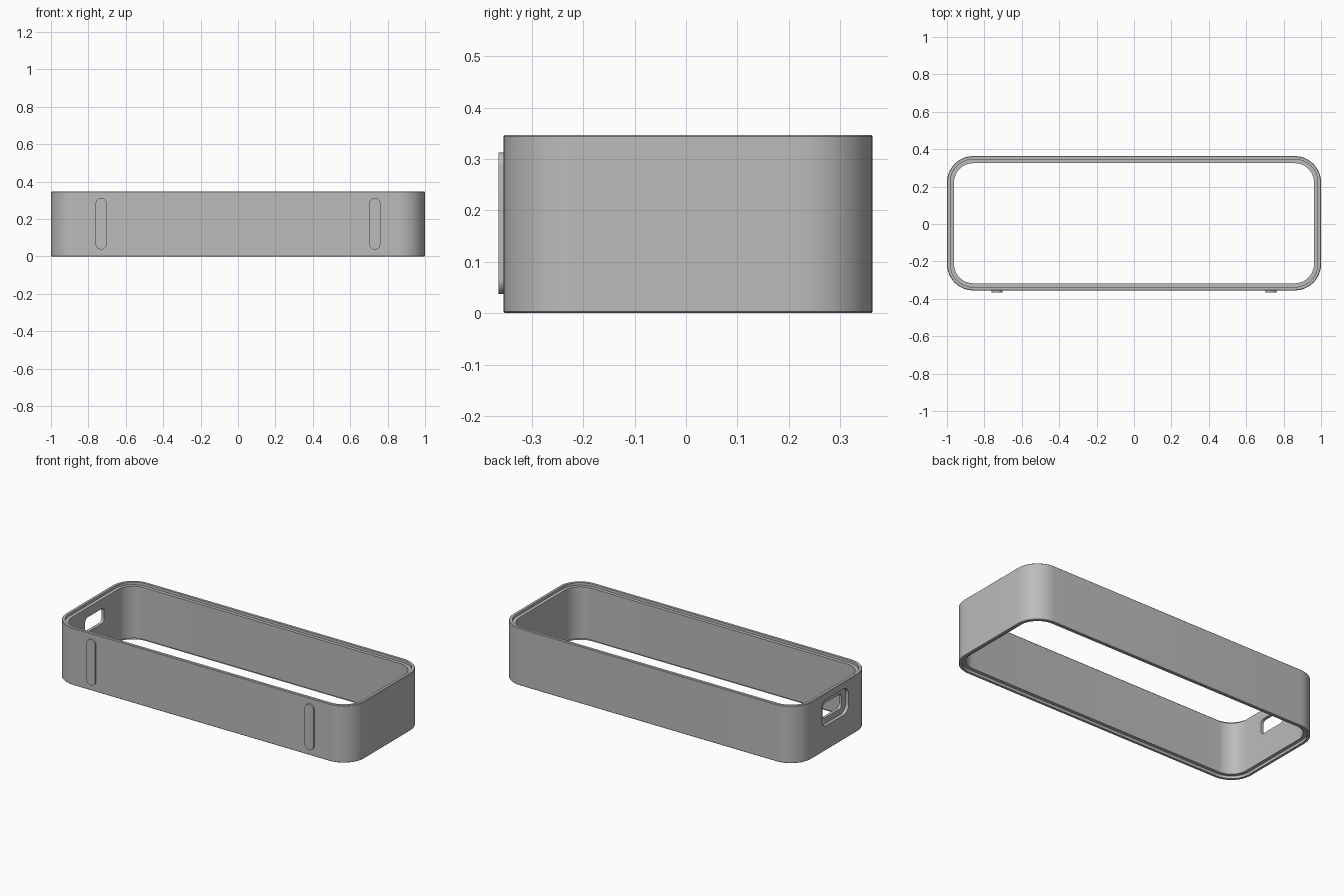
import bpy
import bmesh
from math import pi, cos, sin, radians
from mathutils import Matrix

cube = bpy.data.objects.get("Cube")
if cube:
    bpy.data.objects.remove(cube, do_unlink=True)

GREY = (0.5, 0.5, 0.5, 1.0)
grey = bpy.data.materials.new("plain_grey")
grey.use_nodes = True
grey.diffuse_color = GREY
grey.node_tree.nodes["Principled BSDF"].inputs["Base Color"].default_value = GREY


def rounded_outline(half_w, half_h, radius, steps=12):
    """Counter-clockwise rounded rectangle around the origin."""
    points = []
    for corner, (sx, sy) in enumerate([(1, 1), (-1, 1), (-1, -1), (1, -1)]):
        for i in range(steps + 1):
            a = (corner + i / steps) * pi / 2
            points.append((sx * (half_w - radius) + radius * cos(a),
                           sy * (half_h - radius) + radius * sin(a)))
    return points


def finish(name, bm, matrix=Matrix()):
    bmesh.ops.remove_doubles(bm, verts=bm.verts, dist=1e-5)
    bmesh.ops.recalc_face_normals(bm, faces=bm.faces)
    bm.transform(matrix)
    mesh = bpy.data.meshes.new(name)
    bm.to_mesh(mesh)
    bm.free()
    mesh.materials.append(grey)
    obj = bpy.data.objects.new(name, mesh)
    bpy.context.collection.objects.link(obj)
    return obj


def sweep(name, half_w, half_h, radius, profile, y):
    """Carry a closed (inset, height) profile round a rounded rectangle."""
    bm = bmesh.new()
    rings = [[bm.verts.new((px, py, z)) for px, py in
              rounded_outline(half_w - d, half_h - d, radius - d)]
             for d, z in profile]
    for k, ring in enumerate(rings):
        above = rings[(k + 1) % len(rings)]
        for i in range(len(ring)):
            j = (i + 1) % len(ring)
            bm.faces.new((ring[i], ring[j], above[j], above[i]))
    return finish(name, bm, Matrix.Translation((0, y, 0)))


def plate(name, half_w, half_h, radius, depth, matrix):
    """Rounded plate, extruded along its local z."""
    bm = bmesh.new()
    face = bm.faces.new([bm.verts.new((px, py, 0)) for px, py in
                         rounded_outline(half_w, half_h, radius)])
    new = bmesh.ops.extrude_face_region(bm, geom=[face])["geom"]
    bmesh.ops.translate(bm, vec=(0, 0, depth),
                        verts=[v for v in new if isinstance(v, bmesh.types.BMVert)])
    return finish(name, bm, matrix)


def select(obj):
    bpy.ops.object.select_all(action="DESELECT")
    obj.select_set(True)
    bpy.context.view_layer.objects.active = obj


# Open frame wall, with an inner step at the top and bottom rims
TOP, WALL, LEDGE, STEP, EASE = 0.347, 0.038, 0.018, 0.016, 0.003
profile = [(EASE, 0), (LEDGE, 0), (LEDGE, STEP), (WALL, STEP),
           (WALL, TOP - STEP), (LEDGE, TOP - STEP), (LEDGE, TOP), (EASE, TOP),
           (0, TOP - EASE), (0, EASE)]
frame = sweep("frame_wall", 1.0, 0.359, 0.14, profile, 0.004)

# Stepped opening through the end wall at -x
to_end = Matrix.Rotation(pi / 2, 4, "Z") @ Matrix.Rotation(pi / 2, 4, "X")
cutters = [
    plate("recess_cutter", 0.13, 0.08, 0.05, 0.07,
          Matrix.Translation((-1.05, 0, 0.228)) @ to_end),
    plate("opening_cutter", 0.09, 0.045, 0.022, 0.2,
          Matrix.Translation((-1.1, 0, 0.228)) @ to_end),
]
select(frame)
for cutter in cutters:
    cut = frame.modifiers.new(cutter.name, "BOOLEAN")
    cut.operation = "DIFFERENCE"
    cut.solver = "EXACT"
    cut.object = cutter
    bpy.ops.object.modifier_apply(modifier=cut.name)
for cutter in cutters:
    bpy.data.objects.remove(cutter, do_unlink=True)

# Two raised upright pads on the front
parts = [frame]
for side, x in (("left", 0.732), ("right", -0.732)):
    parts.append(plate(side + "_front_pad", 0.029, 0.138, 0.0285, 0.013,
                       Matrix.Translation((x, -0.352, 0.175))
                       @ Matrix.Rotation(pi / 2, 4, "X")))

for part in parts:
    select(part)
    bpy.ops.object.shade_smooth_by_angle(angle=radians(30))
